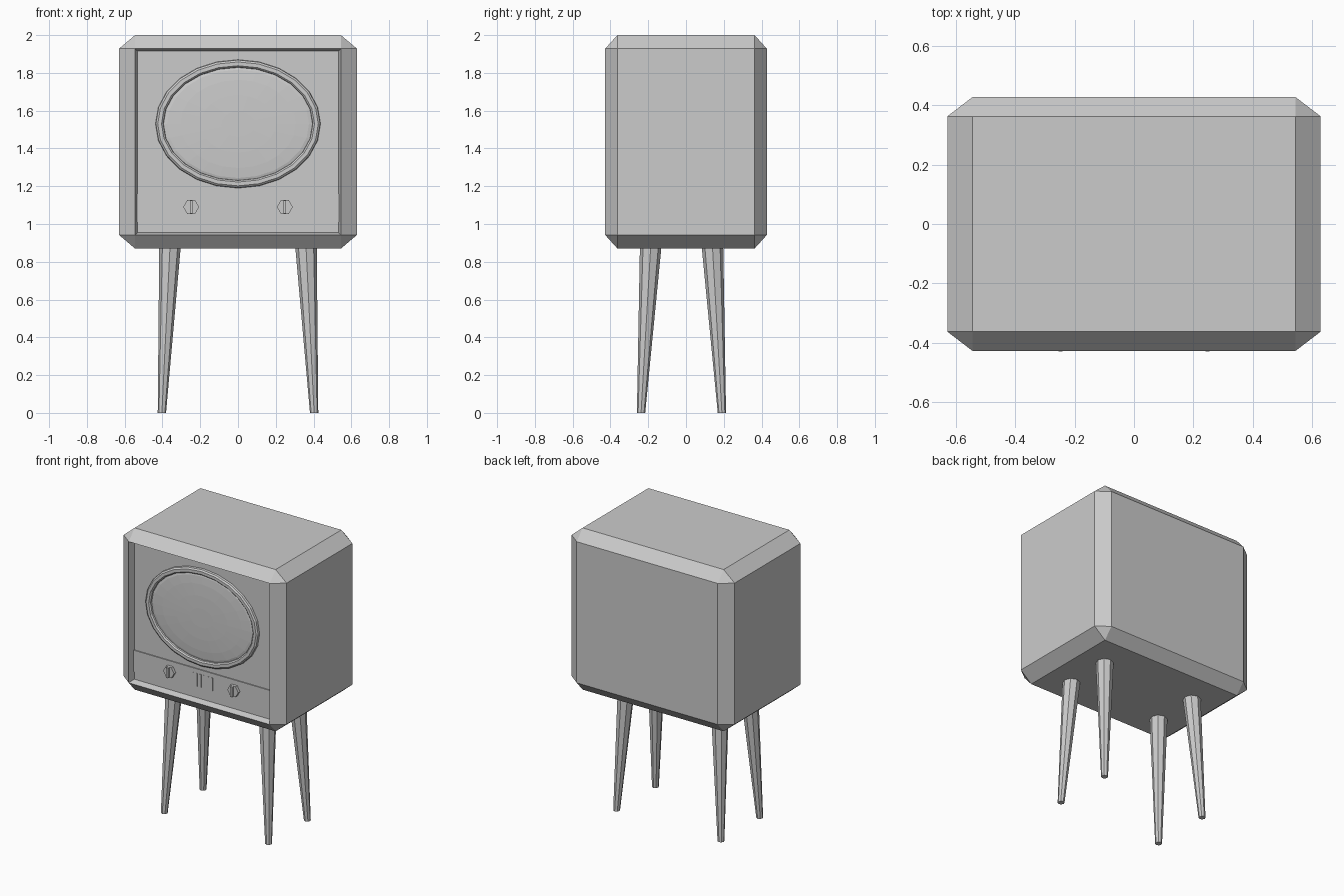
import bpy, bmesh, math
from mathutils import Vector, Matrix

if "Cube" in bpy.data.objects:
    bpy.data.objects.remove(bpy.data.objects["Cube"])

GREY = (0.6, 0.6, 0.6, 1)
grey = bpy.data.materials.new("plain grey")
grey.use_nodes = True
grey.diffuse_color = GREY
grey.node_tree.nodes["Principled BSDF"].inputs["Base Color"].default_value = GREY

FLOOR = -0.385          # depth of the recessed front
PANEL = -0.392          # front of the control panel
SCREEN_Z = 1.53


def finish(name, bm):
    bmesh.ops.recalc_face_normals(bm, faces=bm.faces)
    mesh = bpy.data.meshes.new(name)
    bm.to_mesh(mesh)
    bm.free()
    mesh.materials.append(grey)
    obj = bpy.data.objects.new(name, mesh)
    bpy.context.collection.objects.link(obj)
    return obj


def box(name, x, y, z):
    bm = bmesh.new()
    size = [b - a for a, b in (x, y, z)]
    mid = [(a + b) / 2 for a, b in (x, y, z)]
    bmesh.ops.create_cube(bm, size=1, matrix=Matrix.Translation(mid) @ Matrix.Diagonal((*size, 1)))
    return finish(name, bm)


def ellipse_loft(name, rings, sides, cap=False):
    """Skin ellipses given as (x radius, z radius, y)."""
    bm = bmesh.new()
    loops = []
    for rx, rz, y in rings:
        angles = [2 * math.pi * i / sides for i in range(sides)]
        loops.append([bm.verts.new((rx * math.cos(a), y, SCREEN_Z + rz * math.sin(a))) for a in angles])
    for a, b in zip(loops, loops[1:]):
        for i in range(sides):
            j = (i + 1) % sides
            bm.faces.new((a[i], a[j], b[j], b[i]))
    if cap:
        bm.faces.new(loops[-1])
    return finish(name, bm)


# Chamfered cabinet with a shallow recess in the front
half = Vector((0.63, 0.428, 0.565))
inset = Vector((0.085, 0.065, 0.072))
bm = bmesh.new()
for sx in (-1, 1):
    for sy in (-1, 1):
        for sz in (-1, 1):
            for axis in range(3):
                p = half - inset
                p[axis] = half[axis]
                bm.verts.new((p.x * sx, p.y * sy, p.z * sz + 1.435))
bmesh.ops.convex_hull(bm, input=bm.verts)
bmesh.ops.dissolve_limit(bm, angle_limit=0.01, verts=bm.verts, edges=bm.edges)
bm.normal_update()
front = min(bm.faces, key=lambda f: f.calc_center_median().y)
bmesh.ops.inset_individual(bm, faces=[front], thickness=0.018)
for v in front.verts:
    v.co.y = FLOOR
finish("cabinet", bm)

# Oval screen surround and domed screen
ellipse_loft("screen_surround", [(0.437, 0.34, FLOOR), (0.435, 0.338, -0.4), (0.425, 0.328, -0.408),
                                 (0.405, 0.308, -0.408), (0.396, 0.3, -0.4), (0.394, 0.298, FLOOR)], 24)
dome = [(0.4 * math.cos(t), 0.305 * math.cos(t), -0.388 - 0.016 * math.sin(t))
        for t in (0, 0.35, 0.7, 1.05, 1.35)]
ellipse_loft("screen", dome, 24, cap=True)

# Control panel with slats
box("control_panel", (-0.535, 0.535), (PANEL, FLOOR + 0.01), (1.01, 1.16))
for i in range(6):
    x = -0.075 + 0.03 * i
    box("speaker_slat", (x - 0.006, x + 0.006), (PANEL - 0.003, PANEL), (1.04, 1.13))

# Six-sided knobs with a grip bar
for side in (-1, 1):
    x = 0.248 * side
    bm = bmesh.new()
    place = Matrix.Translation((x, -0.402, 1.09)) @ Matrix.Rotation(math.pi / 2, 4, "X")
    spin = Matrix.Rotation(math.pi / 2, 4, "Z")
    bmesh.ops.create_cone(bm, cap_ends=True, segments=6, radius1=0.042, radius2=0.042,
                          depth=0.02, matrix=place @ spin)
    top = max((v.co.x for v in bm.verts)) - x
    if top < 0.041:      # keep the points sideways
        bmesh.ops.rotate(bm, verts=bm.verts, cent=(x, 0, 1.09), matrix=Matrix.Rotation(math.pi / 6, 3, "Y"))
    finish("knob", bm)
    box("knob_grip", (x - 0.007, x + 0.007), (-0.43, -0.41), (1.055, 1.125))

# Tapered, splayed legs
for sx in (-1, 1):
    for name, y_top, y_foot in (("front_leg", -0.187, -0.238), ("back_leg", 0.14, 0.19)):
        bm = bmesh.new()
        bmesh.ops.create_cone(bm, cap_ends=True, segments=8, radius1=0.022, radius2=0.057, depth=0.88,
                              matrix=Matrix.Translation((0, 0, 0.44)))
        for v in bm.verts:
            t = v.co.z / 0.88
            v.co.x += sx * (0.403 + (0.36 - 0.403) * t)
            v.co.y += y_foot + (y_top - y_foot) * t
        finish(name, bm)
